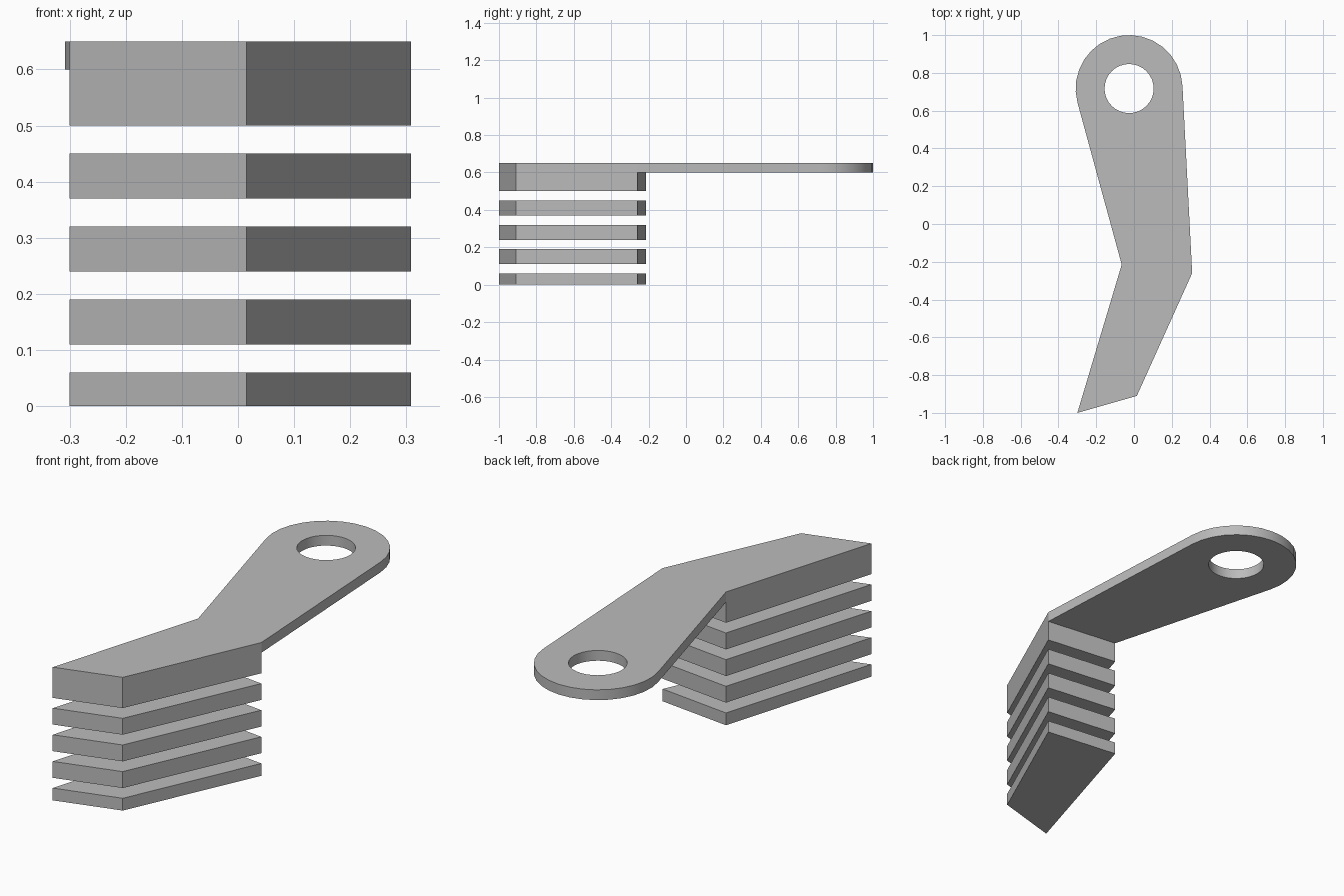
import bpy
import bmesh
from math import acos, atan2, cos, sin, pi, radians
from mathutils import Vector

cube = bpy.data.objects.get("Cube")
if cube:
    bpy.data.objects.remove(cube)

grey = bpy.data.materials.new("plain grey")
grey.use_nodes = True
colour = (0.5, 0.5, 0.5, 1)
grey.diffuse_color = colour
grey.node_tree.nodes["Principled BSDF"].inputs["Base Color"].default_value = colour

# Slanted four-sided footprint: front tip, front corner, outer heel, inner heel
FOOT = [(-0.30, -1.0), (0.015, -0.91), (0.308, -0.26), (-0.065, -0.215)]
EYE = Vector((-0.026, 0.717))
EYE_RADIUS, HOLE_RADIUS = 0.283, 0.13


def finish(name, bm):
    bmesh.ops.recalc_face_normals(bm, faces=bm.faces)
    mesh = bpy.data.meshes.new(name)
    bm.to_mesh(mesh)
    bm.free()
    obj = bpy.data.objects.new(name, mesh)
    mesh.materials.append(grey)
    bpy.context.collection.objects.link(obj)
    return obj


def add_verts(bm, points, z):
    return [bm.verts.new((x, y, z)) for x, y in points]


def extrude_down(bm, faces, depth):
    new = bmesh.ops.extrude_face_region(bm, geom=faces)["geom"]
    verts = [g for g in new if isinstance(g, bmesh.types.BMVert)]
    bmesh.ops.translate(bm, verts=verts, vec=(0, 0, -depth))


def arc(radius, start, end, steps):
    return [EYE + radius * Vector((cos(a), sin(a)))
            for a in (start + (end - start) * i / steps for i in range(steps + 1))]


def tangent_angle(point, side):
    d = Vector(point) - EYE
    return atan2(d.y, d.x) + side * acos(EYE_RADIUS / d.length)


# Separate fins under the handle
for i, (bottom, top) in enumerate([(0, 0.06), (0.11, 0.19), (0.24, 0.32), (0.37, 0.45)]):
    bm = bmesh.new()
    face = bm.faces.new(add_verts(bm, FOOT, top))
    extrude_down(bm, [face], top - bottom)
    finish(f"fin_{i + 1}", bm)

# Top block and pierced arm in one piece
bm = bmesh.new()
foot = add_verts(bm, FOOT, 0.65)
foot_face = bm.faces.new(foot)
outer_heel, inner_heel = foot[2], foot[3]
start = tangent_angle(FOOT[2], 1)
end = tangent_angle(FOOT[3], -1) + 2 * pi
rim = [outer_heel] + add_verts(bm, arc(EYE_RADIUS, start, end, 16), 0.65) + [inner_heel]
edges = [bm.edges.new(pair) for pair in zip(rim, rim[1:])]
edges.append(bm.edges.get((outer_heel, inner_heel)))
hole = add_verts(bm, arc(HOLE_RADIUS, 0, 2 * pi, 32)[:-1], 0.65)
edges += [bm.edges.new(pair) for pair in zip(hole, hole[1:] + hole[:1])]
bmesh.ops.triangle_fill(bm, edges=edges, use_beauty=True, normal=(0, 0, 1))
extrude_down(bm, bm.faces[:], 0.05)

# Deepen the block below the arm
low_quad = [f for f in bm.faces if len(f.verts) == 4
            and all(v.co.z < 0.62 for v in f.verts)]
extrude_down(bm, low_quad, 0.10)
handle = finish("handle_arm", bm)

bpy.ops.object.select_all(action="DESELECT")
handle.select_set(True)
bpy.context.view_layer.objects.active = handle
bpy.ops.object.shade_smooth_by_angle(angle=radians(20))
